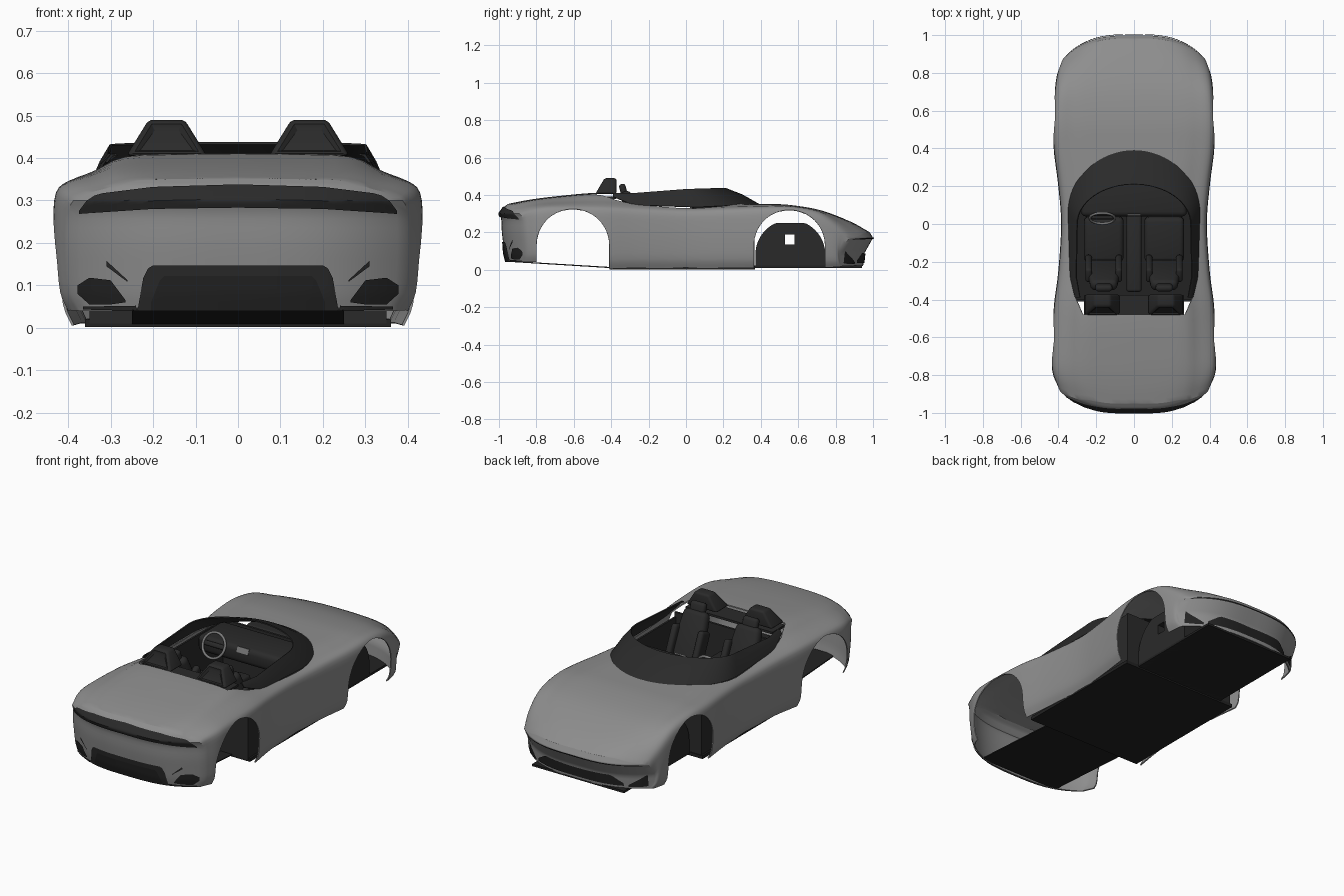
import bpy, bmesh
from math import pi, sin, cos, radians
from mathutils import Vector, Matrix

cube = bpy.data.objects.get("Cube")
if cube:
    bpy.data.objects.remove(cube)


def material(name, value):
    m = bpy.data.materials.new(name)
    m.use_nodes = True
    m.diffuse_color = (value, value, value, 1)
    bsdf = next(n for n in m.node_tree.nodes if n.type == "BSDF_PRINCIPLED")
    bsdf.inputs["Base Color"].default_value = (value, value, value, 1)
    return m


PAINT = material("body_grey", 0.27)
DARK = material("charcoal", 0.023)
BLACK = material("black", 0.016)
TRIM = material("trim_grey", 0.2)


def finish(name, bm, mat, angle=None):
    bmesh.ops.recalc_face_normals(bm, faces=bm.faces)
    mesh = bpy.data.meshes.new(name)
    bm.to_mesh(mesh)
    bm.free()
    ob = bpy.data.objects.new(name, mesh)
    bpy.context.collection.objects.link(ob)
    mesh.materials.append(mat)
    if angle:
        smooth(ob, angle)
    return ob


def activate(ob):
    bpy.ops.object.select_all(action="DESELECT")
    ob.select_set(True)
    bpy.context.view_layer.objects.active = ob


def smooth(ob, angle=35):
    activate(ob)
    bpy.ops.object.shade_smooth_by_angle(angle=radians(angle))


def modify(ob, kind, **settings):
    mod = ob.modifiers.new(kind.title(), kind)
    for key, value in settings.items():
        setattr(mod, key, value)
    activate(ob)
    bpy.ops.object.modifier_apply(modifier=mod.name)


def cut(ob, cutter):
    modify(ob, "BOOLEAN", operation="DIFFERENCE", solver="EXACT", object=cutter)
    bpy.data.objects.remove(cutter)


def box(name, mat, size, loc, tilt=0, bevel=0.0, taper=1.0):
    bm = bmesh.new()
    bmesh.ops.create_cube(bm, size=1)
    for v in bm.verts:
        k = taper if v.co.z > 0 else 1
        v.co = Vector((v.co.x * size[0] * k, v.co.y * size[1], v.co.z * size[2]))
    if bevel:
        bmesh.ops.bevel(bm, geom=bm.edges[:], offset=bevel, segments=3, profile=0.5, affect="EDGES")
    bm.transform(Matrix.Translation(loc) @ Matrix.Rotation(radians(tilt), 4, "X"))
    return finish(name, bm, mat, 35 if bevel else None)


def prism(name, mat, outline, axis, lo, hi):
    bm = bmesh.new()
    put = (lambda p, h: (h, *p)) if axis == "x" else (lambda p, h: (*p, h))
    face = bm.faces.new([bm.verts.new(put(p, lo)) for p in outline])
    new = bmesh.ops.extrude_face_region(bm, geom=[face])["geom"]
    shift = Vector(put((0, 0), hi - lo))
    bmesh.ops.translate(bm, verts=[g for g in new if isinstance(g, bmesh.types.BMVert)], vec=shift)
    return finish(name, bm, mat)


def loft(bm, rows):
    grid = [[bm.verts.new(p) for p in row] for row in rows]
    for a, b in zip(grid, grid[1:]):
        for i in range(len(a) - 1):
            bm.faces.new((a[i], a[i + 1], b[i + 1], b[i]))
    return grid


def spline(pts, n):
    """Smooth curve through the points, n steps per span."""
    ext = [pts[0] * 2 - pts[1]] + pts + [pts[-1] * 2 - pts[-2]]
    out = []
    for a, b, c, d in zip(ext, ext[1:], ext[2:], ext[3:]):
        for k in range(n):
            t = k / n
            out.append(0.5 * (2 * b + (c - a) * t + (2 * a - 5 * b + 4 * c - d) * t * t
                              + (3 * b - a - 3 * c + d) * t ** 3))
    return out + [pts[-1]]


def lerp_table(table, u):
    for (a, p), (b, q) in zip(table, table[1:]):
        if u <= b:
            return p + (q - p) * max(0, (u - a) / (b - a))
    return table[-1][1]


# Curved end surfaces: y as a function of x and z
TAIL = [(0, -.95), (.08, -.97), (.2, -.985), (.27, -.987), (.3, -1), (.335, -.975), (.36, -.94)]
NOSE = [(0, .945), (.09, .955), (.17, 1), (.205, .98)]


def end_y(x, z, side):
    bow = abs(x / .4) ** 3
    return lerp_table(NOSE, z) - .15 * bow if side > 0 else lerp_table(TAIL, z) + .12 * bow


# Body shell: y, bow, half width, sill, shoulder and crown heights
STATIONS = [(-1, 0, .40, .04, .312, .352), (-.85, .05, .43, .04, .335, .372), (-.7, .01, .435, .02, .345, .392),
            (-.45, 0, .425, .005, .345, .412), (-.25, 0, .40, .01, .335, .39), (0, 0, .385, .01, .325, .36),
            (.2, 0, .40, .01, .33, .355), (.4, 0, .425, .01, .337, .352), (.55, 0, .43, .01, .338, .347),
            (.72, .02, .42, .01, .312, .318), (.88, .08, .405, .015, .245, .257), (1, 0, .385, .02, .175, .2)]
SECTION = [(.93, 0), (.98, .15), (1, .45), (1, .72), (.985, .92), (.92, 1), (.78, 1.4), (.62, 1.88), (.3, 1.97), (0, 2)]


def half_ring(y, bow, w, sill, shoulder, crown):
    pts = [Vector((w * f, 0, sill + min(h, 1) * (shoulder - sill) + max(h - 1, 0) * (crown - shoulder)))
           for f, h in SECTION]
    pts = spline(pts, 3)
    for p in pts:
        if abs(y) == 1:
            p.y = end_y(p.x, p.z, y)
        else:
            p.y = y - bow * abs(p.x / .4) ** 3 * (1 if y > 0 else -1)
    return pts


halves = [half_ring(*s) for s in STATIONS]
halves = list(zip(*[spline(list(line), 4) for line in zip(*halves)]))
rings = [list(h) + [Vector((-p.x, p.y, p.z)) for p in reversed(h[:-1])] for h in halves]
bm = bmesh.new()
grid = loft(bm, rings)
for ring, side in ((grid[0], -1), (grid[-1], 1)):
    top, rows = len(ring) // 2, []
    for i in range(top):
        a, b = ring[i], ring[-1 - i]
        row = [a]
        for k in range(1, 32):
            x = a.co.x * (1 - k / 16)
            row.append(bm.verts.new((x, end_y(x, a.co.z, side), a.co.z)))
        rows.append(row + [b])
    for a, b in zip(rows, rows[1:]):
        for k in range(32):
            bm.faces.new((a[k], a[k + 1], b[k + 1], b[k]))
    for k in range(32):
        bm.faces.new((rows[-1][k], rows[-1][k + 1], ring[top]))

# Temporary skirt closes the shell for cutting; its faces carry index 1
skin = set(bm.faces)
rim = [e for e in bm.edges if e.is_boundary]
skirt = bmesh.ops.extrude_edge_only(bm, edges=rim)["geom"]
for v in skirt:
    if isinstance(v, bmesh.types.BMVert):
        v.co.z = -.3
bmesh.ops.holes_fill(bm, edges=[e for e in bm.edges if e.is_boundary], sides=0)
for f in bm.faces:
    f.material_index = 0 if f in skin else 1
body = finish("body_shell", bm, PAINT)
body.data.materials.append(BLACK)


def cut_shell(cutter):
    cutter.data.materials.append(BLACK)
    for p in cutter.data.polygons:
        p.material_index = 1
    cut(body, cutter)


# Wheel arches and cockpit opening
def arch(y, z, r, low):
    return [(y + r, low)] + [(y + r * cos(pi * k / 32), z + r * sin(pi * k / 32)) for k in range(33)] + [(y - r, low)]


for y, r in ((-.605, .195), (.553, .19)):
    cut_shell(prism("arch_cutter", PAINT, arch(y, .13, r, -.6), "x", -.7, .7))
front = [(.345 * cos(pi * k / 32), .06 + .33 * sin(pi * k / 32)) for k in range(33)]
back = [(-.335, -.28), (-.315, -.38), (-.27, -.48)]
opening = front + back + [(-x, y) for x, y in reversed(back)]
cut_shell(prism("cockpit_cutter", PAINT, opening, "z", .2, .7))

# Keep only the painted skin and give it thickness
bm = bmesh.new()
bm.from_mesh(body.data)
bmesh.ops.delete(bm, geom=[f for f in bm.faces if f.material_index == 1], context="FACES")
bm.to_mesh(body.data)
bm.free()
body.data.materials.pop(index=1)
modify(body, "SOLIDIFY", thickness=.006, offset=-1)
smooth(body, 32)

# Wraparound windscreen
base, rim = [], []
for k in range(33):
    c, s = cos(pi * k / 32), sin(pi * k / 32)
    base.append(Vector((.347 * c, .06 + .332 * s, .334 + .014 * s)))
    rim.append(Vector((.3 * c, .21 * s, .43 + .005 * s)))
for x, y, z, rx, rz in ((.337, -.28, .345, .305, .408), (.31, -.39, .39, .285, .408)):
    for sx in (1, -1):
        at = 0 if sx > 0 else len(base)
        base.insert(at, Vector((sx * x, y, z)))
        rim.insert(at, Vector((sx * rx, y, rz)))
bm = bmesh.new()
loft(bm, [base, [(a + b) / 2 + Vector((0, 0, .008)) for a, b in zip(base, rim)], rim])
screen = finish("windscreen", bm, DARK)
modify(screen, "SOLIDIFY", thickness=.006, offset=0)
smooth(screen)

# Floor and cabin tub
box("cabin_floor", BLACK, (.72, .78, .018), (0, -.02, .011))
box("front_floor", BLACK, (.56, .58, .012), (0, .65, .016))
box("rear_floor", BLACK, (.50, .54, .006), (0, -.67, .028), tilt=-3.5)
for sx in (-1, 1):
    box("cabin_side", DARK, (.01, .77, .29), (sx * .345, -.02, .16))
box("rear_bulkhead", DARK, (.70, .012, .32), (0, -.405, .17))
box("front_bulkhead", DARK, (.70, .012, .30), (0, .36, .16))
box("parcel_shelf", DARK, (.53, .11, .012), (0, -.43, .385))

# Front compartment with a small through hole
inner = [(y, min(z, .25)) for y, z in arch(.558, .08, .187, .01)]
well = prism("front_compartment", DARK, inner, "x", -.28, .28)
cut(well, box("window_cutter", DARK, (1, .05, .055), (0, .555, .162)))

# Cabin furniture
box("dashboard", DARK, (.56, .22, .09), (0, .15, .315), bevel=.025)
box("centre_console", DARK, (.08, .42, .2), (0, -.15, .12), bevel=.015)
box("centre_screen", TRIM, (.07, .008, .03), (0, .045, .345), tilt=-20)
for sx in (-1, 1):
    x = sx * .16
    box("seat_cushion", DARK, (.21, .24, .09), (x, -.08, .13), tilt=6, bevel=.025)
    box("seat_back", DARK, (.2, .06, .30), (x, -.27, .28), tilt=24, bevel=.025, taper=.7)
    for e in (-1, 1):
        box("seat_bolster", DARK, (.035, .08, .2), (x + e * .08, -.235, .25), tilt=24, bevel=.015)
    box("headrest", DARK, (.09, .035, .07), (x, -.335, .425), tilt=15, bevel=.015)
    # Roll hoop fairing with raised frame
    bm = bmesh.new()
    bmesh.ops.create_cube(bm, size=1)
    for v in bm.verts:
        hi, rear = v.co.z > 0, v.co.y < 0
        v.co = (sx * .168 + v.co.x * (.085 if hi else .19), (-.435 if hi else -.485) if rear else -.372,
                .49 if hi else .405)
    bmesh.ops.bevel(bm, geom=bm.edges[:], offset=.012, segments=3, profile=.5, affect="EDGES")
    bm.normal_update()
    panel = [f for f in bm.faces if f.normal.y < -.6 and f.calc_area() > .003]
    bmesh.ops.inset_region(bm, faces=panel, thickness=.014, depth=-.008)
    finish("roll_hoop", bm, DARK, 35)

# Steering wheel
bm = bmesh.new()
turn = Matrix.Translation((-.168, .03, .335)) @ Matrix.Rotation(radians(65), 4, "X")
loft(bm, [[turn @ Vector(((.066 + .007 * cos(b)) * cos(a), (.066 + .007 * cos(b)) * sin(a), .007 * sin(b)))
           for b in [pi * j / 4 for j in range(9)]] for a in [pi * k / 16 for k in range(33)]])
bmesh.ops.remove_doubles(bm, verts=bm.verts, dist=.0001)
finish("steering_wheel", bm, TRIM, 60)
box("steering_hub", DARK, (.12, .02, .025), (-.168, .035, .335), tilt=-25, bevel=.008)


# Thin plates that follow the nose and tail: x, low edge, high edge
def plate(name, mat, side, spans, lift=.005):
    lo, hi = [(s[0], s[1]) for s in spans], [(s[0], s[2]) for s in spans]
    bm, rows, n = bmesh.new(), [], 40
    for k in range(n + 1):
        x = spans[0][0] + (spans[-1][0] - spans[0][0]) * k / n
        a, b = lerp_table(lo, x), lerp_table(hi, x)
        zs = [a + (b - a) * j / 8 for j in range(9)]
        rows.append([(x, end_y(x, z, side) + side * lift, z) for z in zs])
    loft(bm, rows)
    return finish(name, bm, mat, 40)


def mirrored(spans):
    return [(-x, a, b) for x, a, b in reversed(spans)]


light = [(0, .283, .338), (.2, .28, .332), (.32, .272, .317), (.35, .27, .308), (.375, .268, .275)]
plate("tail_light_panel", DARK, -1, mirrored(light[1:]) + light)
diffuser = [(0, .04, .147), (.2, .04, .147), (.22, .04, .135), (.235, .04, .05)]
plate("diffuser_frame", DARK, -1, mirrored(diffuser[1:]) + diffuser)
inner = [(0, .041, .122), (.18, .041, .122), (.205, .041, .06)]
plate("diffuser_panel", BLACK, -1, mirrored(inner[1:]) + inner, .007)
grille = [(0, .035, .085), (.2, .035, .09), (.26, .035, .05)]
plate("front_grille", BLACK, 1, mirrored(grille[1:]) + grille)
strip = [(0, .166, .173), (.34, .162, .168), (.36, .158, .162)]
plate("front_light_strip", DARK, 1, mirrored(strip[1:]) + strip)
for flip in (list, mirrored):
    plate("rear_vent", BLACK, -1, flip([(.265, .06, .065), (.3, .055, .112), (.35, .055, .118), (.378, .08, .1)]))
    plate("rear_vent_slash", DARK, -1, flip([(.26, .108, .112), (.31, .145, .158)]))
    plate("rear_lower_trim", DARK, -1, flip([(.24, .04, .052), (.365, .043, .05)]))
    plate("front_corner_vent", BLACK, 1, flip([(.28, .03, .04), (.33, .03, .075), (.362, .035, .1)]))
